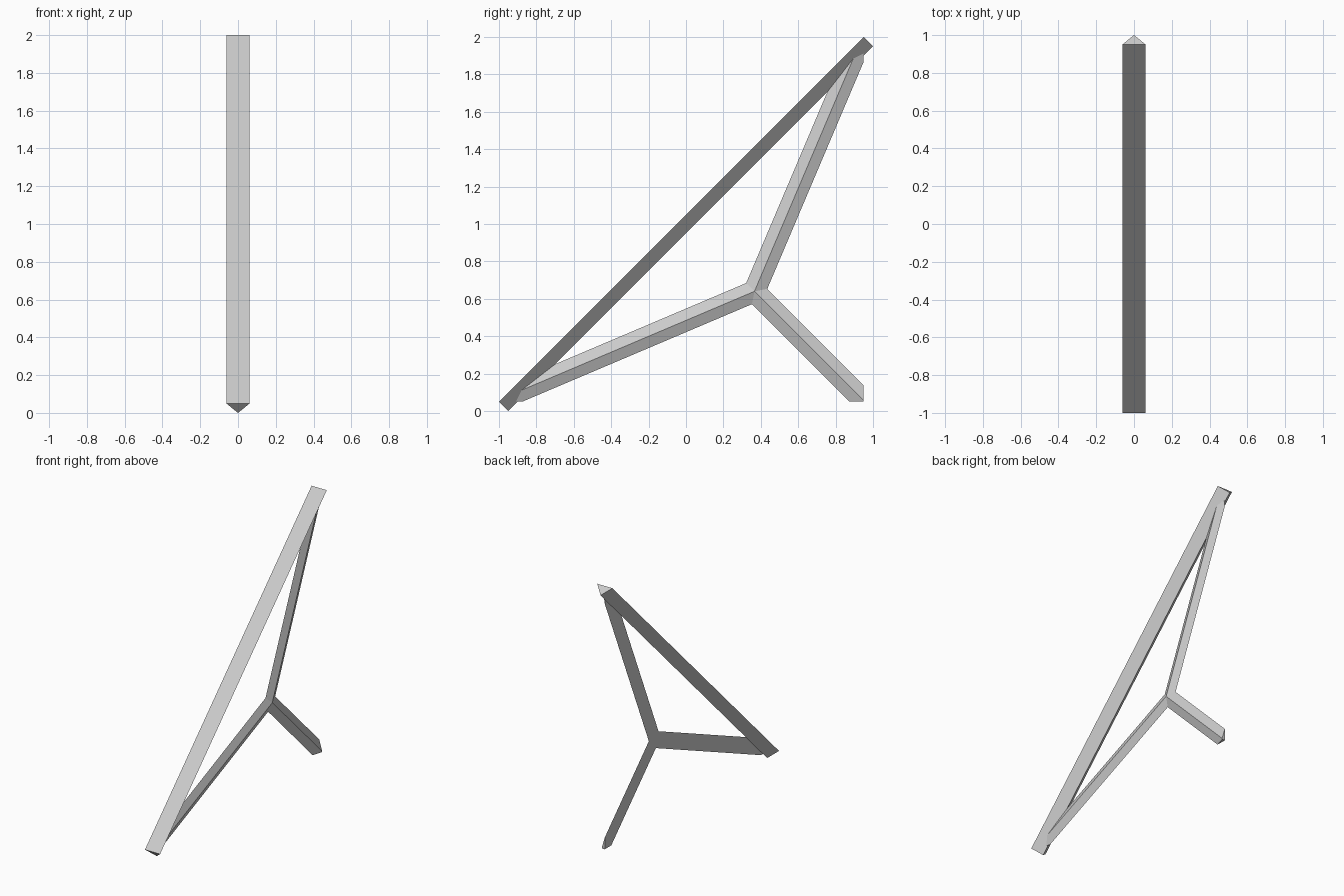
import bpy
import bmesh
from math import radians
from mathutils import Vector, Matrix

cube = bpy.data.objects.get("Cube")
if cube:
    bpy.data.objects.remove(cube, do_unlink=True)

grey = bpy.data.materials.new("light grey")
grey.use_nodes = True
colour = (0.6, 0.6, 0.6, 1)
grey.diffuse_color = colour
grey.node_tree.nodes["Principled BSDF"].inputs["Base Color"].default_value = colour


def triangle_bar(name, profile, path, cuts=()):
    """Extrude a triangular profile along path, then trim it with planes."""
    bm = bmesh.new()
    face = bm.faces.new([bm.verts.new(p) for p in profile])
    new = bmesh.ops.extrude_face_region(bm, geom=[face], use_keep_orig=True)
    tip = [v for v in new["geom"] if isinstance(v, bmesh.types.BMVert)]
    bmesh.ops.translate(bm, verts=tip, vec=path)
    for point, normal in cuts:
        geom = bm.verts[:] + bm.edges[:] + bm.faces[:]
        cut = bmesh.ops.bisect_plane(bm, geom=geom, plane_co=point,
                                     plane_no=normal, clear_outer=True)
        edges = [e for e in cut["geom_cut"] if isinstance(e, bmesh.types.BMEdge)]
        if edges:
            bmesh.ops.holes_fill(bm, edges=edges)
    bmesh.ops.recalc_face_normals(bm, faces=bm.faces)
    mesh = bpy.data.meshes.new(name)
    bm.to_mesh(mesh)
    bm.free()
    mesh.materials.append(grey)
    obj = bpy.data.objects.new(name, mesh)
    bpy.context.collection.objects.link(obj)
    return obj


# Long sloping beam: flat face outside, ridge inside
half = 0.062
triangle_bar("sloping_beam",
             [(-half, -1, 0.05), (half, -1, 0.05), (0, -0.95, 0)],
             Vector((0, 1.95, 1.95)))

# Three shallow struts, mitred where they meet at the hub
hub = Vector((0, 0.366, 0.64))
width, depth = 0.058, 0.025
angles = {"upper_strut": 67, "front_strut": 203, "foot_strut": 315}


def direction(angle):
    return Matrix.Rotation(radians(angle), 3, "X") @ Vector((0, 1, 0))


# Outer limits: back plane, floor plane and the beam
limits = [((0, 0.95, 0), (0, 1, 0)),
          ((0, 0, 0.05), (0, 0, -1)),
          ((0, 0, 1.0), (0, -1, 1))]

for name, angle in angles.items():
    along = direction(angle)
    side = direction(angle + 90)
    base = hub - along * 0.2
    profile = [base + side * width, base - side * width,
               base + Vector((depth, 0, 0))]
    mitres = []
    for other in angles.values():
        if other != angle:
            mitres.append((hub, direction(other) - along))
    triangle_bar(name, profile, along * 2, mitres + limits)
